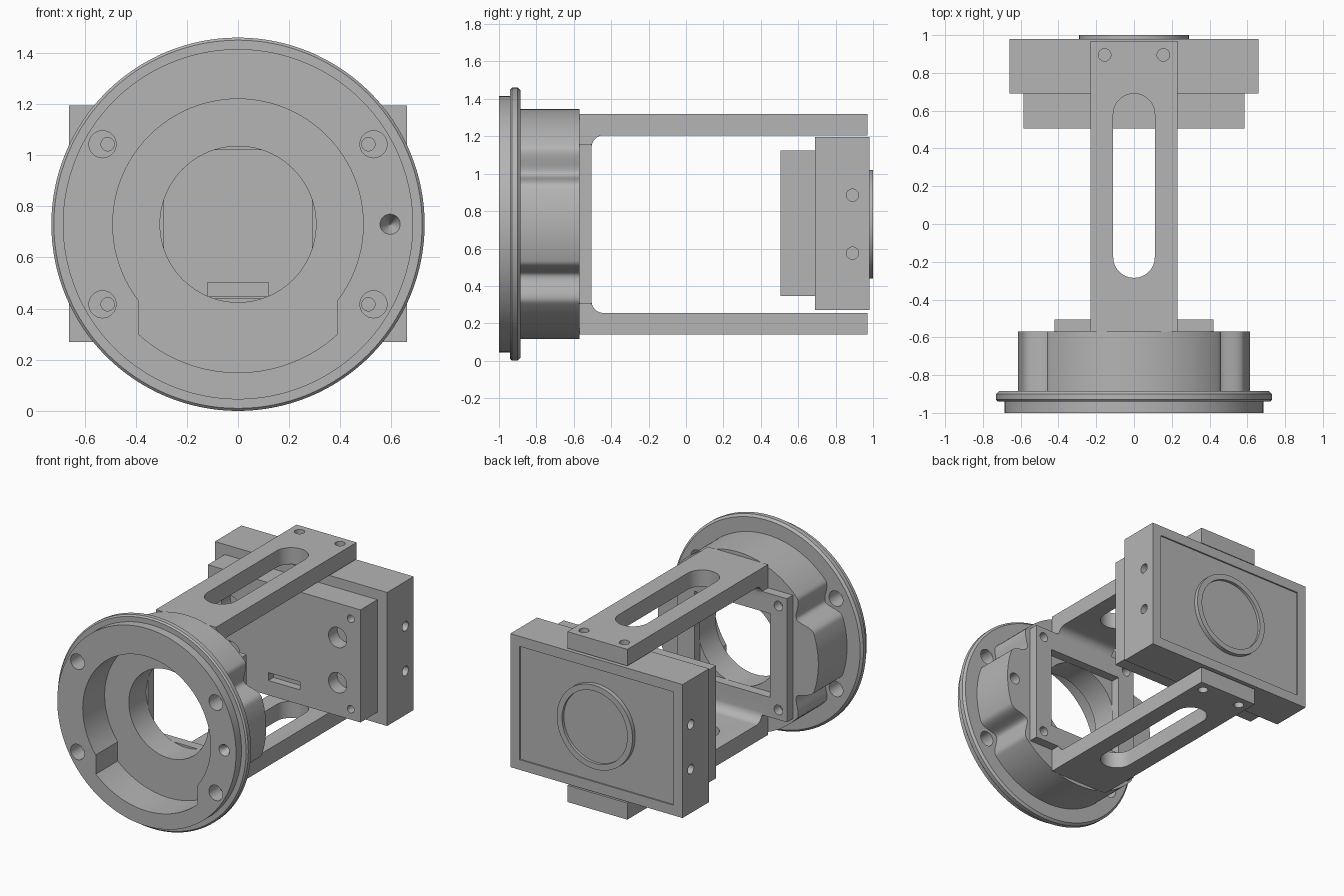
import bpy, bmesh
from math import sin, cos, pi, radians, degrees, atan2, asin
from mathutils import Matrix, Vector

if "Cube" in bpy.data.objects:
    bpy.data.objects.remove(bpy.data.objects["Cube"], do_unlink=True)

CZ = 0.73  # height of the main axis

grey = bpy.data.materials.new("machined_grey")
grey.use_nodes = True
grey.diffuse_color = (0.46, 0.46, 0.46, 1)
grey.node_tree.nodes["Principled BSDF"].inputs["Base Color"].default_value = grey.diffuse_color


def finish(name, bm):
    bmesh.ops.recalc_face_normals(bm, faces=bm.faces)
    mesh = bpy.data.meshes.new(name)
    bm.to_mesh(mesh)
    bm.free()
    mesh.materials.append(grey)
    ob = bpy.data.objects.new(name, mesh)
    bpy.context.collection.objects.link(ob)
    return ob


def prism(name, pts, a, b, axis="y"):
    """Extrude a profile: (x, z) pairs along y, (y, z) along x or (x, y) along z."""
    place = {"y": lambda p, t: (p[0], t, p[1]),
             "x": lambda p, t: (t, p[0], p[1]),
             "z": lambda p, t: (p[0], p[1], t)}[axis]
    bm = bmesh.new()
    face = bm.faces.new([bm.verts.new(place(p, a)) for p in pts])
    out = bmesh.ops.extrude_face_region(bm, geom=[face])
    move = Vector(place((0, 0), b - a))
    bmesh.ops.translate(bm, vec=move, verts=[v for v in out["geom"] if isinstance(v, bmesh.types.BMVert)])
    return finish(name, bm)


def box(name, x, y, z):
    return prism(name, [(x[0], z[0]), (x[1], z[0]), (x[1], z[1]), (x[0], z[1])], *y)


def arc(cx, cy, r, a0, a1, n):
    return [(cx + r * cos(radians(a0 + (a1 - a0) * i / n)),
             cy + r * sin(radians(a0 + (a1 - a0) * i / n))) for i in range(n + 1)]


def cyl(name, c, r, a, b, axis="y", n=32):
    return prism(name, arc(*c, r, 0, 360, n)[:-1], a, b, axis)


def lathe(name, profile, n=128):
    """Spin (radius, y) pairs about the main axis."""
    bm = bmesh.new()
    rings = [[bm.verts.new((r * cos(2 * pi * i / n), y, CZ + r * sin(2 * pi * i / n)))
              for i in range(n)] for r, y in profile]
    for lo, hi in zip(rings, rings[1:]):
        for i in range(n):
            bm.faces.new((lo[i], lo[(i + 1) % n], hi[(i + 1) % n], hi[i]))
    bm.faces.new(rings[0])
    bm.faces.new(rings[-1])
    return finish(name, bm)


def combine(ob, others, op="DIFFERENCE"):
    for other in others:
        mod = ob.modifiers.new(op, "BOOLEAN")
        mod.operation, mod.solver, mod.object = op, "EXACT", other
        bpy.context.view_layer.objects.active = ob
        bpy.ops.object.modifier_apply(modifier=mod.name)
        bpy.data.objects.remove(other, do_unlink=True)


corners = [(sx, sz) for sx in (-1, 1) for sz in (-1, 1)]

# Housing body with four scalloped reliefs beside the screw holes
outline = []
for i in range(360):
    a = radians(i)
    off = abs(degrees(atan2(abs(sin(a)), abs(cos(a)))) - 31) / 12
    r = 0.615 - (0.046 * (1 + cos(pi * off)) if off < 1 else 0)
    outline.append((r * cos(a), CZ + r * sin(a)))
housing = prism("housing", outline, -0.9, -0.57)

# Stepped flange
flange = lathe("flange", [(0.685, -1), (0.685, -0.94), (0.72, -0.94), (0.73, -0.93),
                          (0.73, -0.9), (0.715, -0.885)])
combine(housing, [flange], "UNION")

# Front pocket, lower pocket, through bore, screw holes, drill points
half = degrees(asin(0.39 / 0.58))
lower = arc(0, CZ, 0.58, -90 - half, -90 + half, 32) + [(0.39, CZ), (-0.39, CZ)]
cuts = [cyl("cut", (0, CZ), 0.49, -1.1, -0.76, n=96),
        prism("cut", lower, -1.1, -0.76),
        cyl("cut", (0, CZ), 0.305, -1.1, -0.5, n=96),
        cyl("cut", (0.552, CZ), 0.04, -0.7, -0.5)]
cuts += [cyl("cut", (sx * 0.53, CZ + sz * 0.313), 0.053, -1.1, -0.87) for sx, sz in corners]
bm = bmesh.new()
bmesh.ops.create_cone(bm, cap_ends=True, segments=32, radius1=0.042, radius2=0.002, depth=0.08,
                      matrix=Matrix.Translation((0.595, -0.965, CZ)) @ Matrix.Rotation(-pi / 2, 4, "X"))
cuts.append(finish("cut", bm))
combine(housing, cuts)

# Mounting frame behind the housing
frame = box("bracket", (-0.42, 0.42), (-0.57, -0.505), (CZ - 0.428, CZ + 0.428))

# Two slotted arms with a fillet at the root
for s in (1, -1):
    side = [(-0.57, 0.59), (0.97, 0.59), (0.97, 0.475)] + arc(-0.44, 0.41, 0.065, 90, 180, 10) + [(-0.57, 0.41)]
    arm = prism("arm", [(y, CZ + s * z) for y, z in side], -0.23, 0.23, "x")
    z0, z1 = sorted((CZ + s * 0.45, CZ + s * 0.65))
    slot = arc(0, 0.58, 0.11, 0, 180, 24) + arc(0, -0.175, 0.11, 180, 360, 24)
    holes = [prism("cut", slot, z0, z1, "z")]
    holes += [cyl("cut", (sx * 0.155, 0.895), 0.033, z0, z1, "z") for sx in (-1, 1)]
    combine(arm, holes)
    combine(frame, [arm], "UNION")

# Window and corner holes of the frame
cuts = [box("cut", (-0.29, 0.29), (-0.6, -0.45), (CZ - 0.29, CZ + 0.29))]
cuts += [cyl("cut", (sx * 0.355, CZ + sz * 0.36), 0.033, -0.6, -0.45) for sx, sz in corners]
combine(frame, cuts)

# Rear unit: wide case and narrower front block
case = box("rear_case", (-0.66, 0.66), (0.69, 0.98), (0.27, 1.195))
front = box("front_block", (-0.585, 0.585), (0.505, 0.69), (0.345, 1.125))
combine(case, [box("cut", (-0.59, 0.59), (0.97, 1.1), (0.34, 1.125))])
sides = [(s * 0.56, s * 0.7) for s in (-1, 1)]
combine(case, [cyl("cut", (0.89, CZ + dz), 0.033, min(x), max(x), "x")
               for x in sides for dz in (-0.155, 0.155)])
cuts = [box("cut", (-0.12, 0.12), (0.4, 0.56), (0.447, 0.502))]
for sx, sz in corners:
    cuts.append(cyl("cut", (sx * 0.51, CZ + sz * 0.313), 0.026, 0.4, 0.6))
    cuts.append(cyl("cut", (sx * 0.41, CZ + sz * 0.157), 0.07, 0.4, 0.6))
combine(front, cuts)

# Raised ring on the rear panel
ring = cyl("rear_ring", (0, CZ), 0.29, 0.965, 1.0, n=96)
combine(ring, [cyl("cut", (0, CZ), 0.25, 0.98, 1.1, n=96)])

# Shading: smooth curves, sharp edges
for ob in (housing, frame, case, front, ring):
    bpy.ops.object.select_all(action="DESELECT")
    ob.select_set(True)
    bpy.context.view_layer.objects.active = ob
    bpy.ops.object.shade_smooth_by_angle(angle=radians(30))
